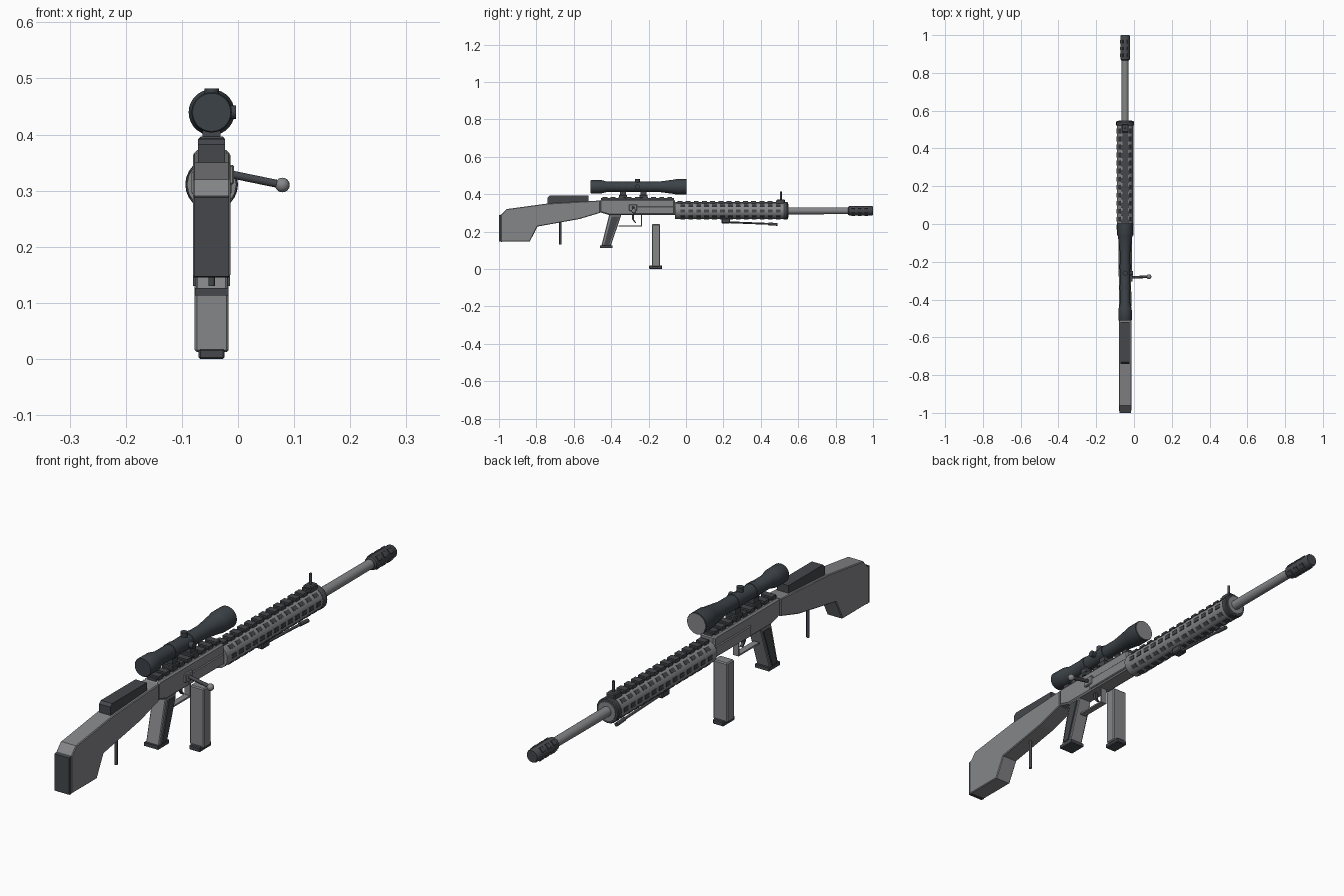
import bpy, bmesh, math
from mathutils import Vector, Matrix

if "Cube" in bpy.data.objects:
    bpy.data.objects.remove(bpy.data.objects["Cube"])

CX = -0.047   # centre plane of the body
BZ = 0.311    # bore height


def mat(name, c):
    m = bpy.data.materials.new(name)
    m.diffuse_color = (*c, 1)
    m.use_nodes = True
    m.node_tree.nodes["Principled BSDF"].inputs["Base Color"].default_value = m.diffuse_color
    return m


GREY = mat("grey metal", (0.235, 0.238, 0.25))
DARK = mat("dark polymer", (0.058, 0.063, 0.072))
BLUE = mat("scope black", (0.045, 0.055, 0.064))


def finish(name, bm, m, smooth=False):
    bmesh.ops.recalc_face_normals(bm, faces=bm.faces)
    me = bpy.data.meshes.new(name)
    bm.to_mesh(me)
    bm.free()
    ob = bpy.data.objects.new(name, me)
    bpy.context.collection.objects.link(ob)
    me.materials.append(m)
    if smooth:
        bpy.ops.object.select_all(action='DESELECT')
        ob.select_set(True)
        bpy.context.view_layer.objects.active = ob
        bpy.ops.object.shade_smooth_by_angle(angle=math.radians(35))
    return ob


def add_box(bm, x, y, z, rot=None):
    """Box from (min, max) ranges, optionally rotated about the bore."""
    size = Matrix.Diagonal((x[1] - x[0], y[1] - y[0], z[1] - z[0], 1))
    mtx = Matrix.Translation([(a + b) / 2 for a, b in (x, y, z)]) @ size
    if rot is not None:
        c = Vector((CX, 0, BZ))
        mtx = Matrix.Translation(c) @ Matrix.Rotation(rot, 4, 'Y') @ Matrix.Translation(-c) @ mtx
    bmesh.ops.create_cube(bm, size=1, matrix=mtx)


def box(name, x, y, z, m, bevel=0):
    bm = bmesh.new()
    add_box(bm, x, y, z)
    if bevel:
        bmesh.ops.bevel(bm, geom=bm.edges[:], offset=bevel, segments=1, affect='EDGES')
    return finish(name, bm, m)


def mid(w):
    return (CX - w / 2, CX + w / 2)


def slab(name, pts, w, m, bevel=0):
    """Side profile (y, z) extruded across x."""
    bm = bmesh.new()
    f = bm.faces.new([bm.verts.new((CX - w / 2, y, z)) for y, z in pts])
    ext = bmesh.ops.extrude_face_region(bm, geom=[f])
    bmesh.ops.translate(bm, vec=(w, 0, 0), verts=[v for v in ext['geom'] if isinstance(v, bmesh.types.BMVert)])
    if bevel:
        es = [e for e in bm.edges if abs(e.verts[0].co.x - e.verts[1].co.x) < 1e-6]
        bmesh.ops.bevel(bm, geom=es, offset=bevel, segments=1, affect='EDGES')
    return finish(name, bm, m)


def lathe(name, prof, z, m, n=24):
    """Turned part along y from (y, radius) points."""
    bm = bmesh.new()
    rings = [[bm.verts.new((CX + r * math.cos(2 * math.pi * i / n), y, z + r * math.sin(2 * math.pi * i / n)))
              for i in range(n)] for y, r in prof]
    for a, b in zip(rings, rings[1:]):
        for i in range(n):
            bm.faces.new((a[i], a[(i + 1) % n], b[(i + 1) % n], b[i]))
    bm.faces.new(rings[0])
    bm.faces.new(rings[-1])
    return finish(name, bm, m, True)


def rod(name, a, b, r, m, n=12, r2=None):
    a, b = Vector(a), Vector(b)
    bm = bmesh.new()
    q = (b - a).to_track_quat('Z', 'Y').to_matrix().to_4x4()
    bmesh.ops.create_cone(bm, cap_ends=True, segments=n, radius1=r, radius2=r if r2 is None else r2,
                          depth=(b - a).length, matrix=Matrix.Translation((a + b) / 2) @ q)
    return finish(name, bm, m, True)


# Stock, butt pad, cheek rest, rear monopod
slab("stock", [(-0.99, 0.147), (-0.835, 0.147), (-0.794, 0.227), (-0.57, 0.267), (-0.46, 0.30),
               (-0.46, 0.366), (-0.74, 0.35), (-0.96, 0.32), (-0.99, 0.288)], 0.067, GREY, 0.003)
slab("butt_pad", [(-1, 0.147), (-0.985, 0.145), (-0.985, 0.292), (-1, 0.288)], 0.062, DARK)
slab("cheek_rest", [(-0.74, 0.34), (-0.52, 0.35), (-0.52, 0.392), (-0.73, 0.392), (-0.74, 0.382)], 0.048, DARK)
rod("monopod", (CX, -0.672, 0.13), (CX, -0.672, 0.255), 0.006, DARK)

# Receiver with a stepped lower body and ejection side
slab("receiver", [(-0.46, 0.303), (-0.41, 0.288), (-0.06, 0.288), (-0.06, 0.366), (-0.07, 0.372),
                  (-0.45, 0.372), (-0.46, 0.366)], 0.064, GREY, 0.006)
box("receiver_rib", mid(0.071), (-0.28, -0.065), (0.293, 0.335), GREY, 0.003)

# Pistol grip with side panels and base cap
slab("grip", [(-0.452, 0.124), (-0.402, 0.124), (-0.345, 0.292), (-0.41, 0.292)], 0.056, GREY, 0.003)
slab("grip_panels", [(-0.438, 0.13), (-0.41, 0.13), (-0.357, 0.28), (-0.398, 0.28)], 0.066, DARK)
slab("grip_base", [(-0.46, 0.113), (-0.393, 0.113), (-0.393, 0.126), (-0.46, 0.126)], 0.06, DARK)

# Trigger and guard
bm = bmesh.new()
add_box(bm, mid(0.024), (-0.36, -0.235), (0.226, 0.232))
add_box(bm, mid(0.024), (-0.241, -0.235), (0.226, 0.292))
finish("trigger_guard", bm, GREY)
slab("trigger", [(-0.29, 0.292), (-0.277, 0.292), (-0.277, 0.262), (-0.266, 0.247), (-0.273, 0.247),
                 (-0.288, 0.265)], 0.012, DARK)

# Detached magazine
box("magazine", mid(0.061), (-0.183, -0.139), (0.012, 0.24), GREY, 0.004)
box("magazine_base", mid(0.046), (-0.197, -0.127), (0, 0.018), DARK, 0.003)

# Bolt handle
box("bolt_plate", (CX + 0.02, CX + 0.04), (-0.305, -0.262), (0.311, 0.346), GREY, 0.003)
rod("bolt_arm", (CX + 0.03, -0.283, 0.33), (0.075, -0.279, 0.311), 0.007, DARK)
bm = bmesh.new()
bmesh.ops.create_uvsphere(bm, u_segments=16, v_segments=10, radius=0.013,
                          matrix=Matrix.Translation((0.079, -0.279, 0.31)))
finish("bolt_knob", bm, GREY, True)

# Handguard with rows of vent slots around it
lathe("handguard", [(-0.06, 0.044), (0.525, 0.044)], BZ, GREY, 16)
lathe("handguard_collar", [(0.52, 0.045), (0.523, 0.047), (0.541, 0.047), (0.545, 0.044)], BZ, DARK, 24)
lathe("handguard_front", [(0.54, 0.038), (0.547, 0.036)], BZ, GREY, 24)
bm = bmesh.new()
for deg in (45, 90, 135, 180, 225, 270, 315):
    for i in range(13):
        y = -0.03 + i * 0.0425
        add_box(bm, mid(0.016), (y, y + 0.025), (BZ + 0.040, BZ + 0.0455), math.radians(deg))
finish("vent_slots", bm, DARK)

# Toothed rails on the receiver and handguard
for name, y0, y1, z, w in (("receiver_rail", -0.455, -0.065, 0.368, 0.046), ("handguard_rail", -0.055, 0.515, 0.346, 0.036)):
    bm = bmesh.new()
    add_box(bm, mid(w * 0.8), (y0, y1), (z, z + 0.011))
    n = round((y1 - y0) / 0.0425)
    p = (y1 - y0) / n
    for i in range(n):
        add_box(bm, mid(w), (y0 + (i + 0.2) * p, y0 + (i + 0.8) * p), (z + 0.004, z + 0.018))
    finish(name, bm, DARK)

# Front sight
box("front_sight_base", mid(0.036), (0.485, 0.528), (0.345, 0.372), DARK, 0.004)
rod("front_sight_post", (CX, 0.507, 0.36), (CX, 0.507, 0.413), 0.005, DARK)

# Barrel and muzzle brake with raised lugs
lathe("barrel", [(0.5, 0.019), (0.88, 0.018)], BZ, GREY)
lathe("muzzle_brake", [(0.866, 0.02), (0.872, 0.025), (0.995, 0.025), (1, 0.022)], BZ, DARK, 20)
bm = bmesh.new()
for y in (0.885, 0.92, 0.955):
    for k in range(4):
        add_box(bm, mid(0.02), (y, y + 0.018), (BZ + 0.015, BZ + 0.028), math.radians(45 + 90 * k))
finish("muzzle_lugs", bm, DARK)

# Scope, lens, turrets and mounts
SZ = 0.4395
lathe("scope_tube", [(-0.51, 0.034), (-0.507, 0.036), (-0.45, 0.035), (-0.42, 0.027), (-0.15, 0.027),
                     (-0.06, 0.039), (-0.055, 0.041), (0.002, 0.041)], SZ, BLUE, 28)
lathe("scope_lens", [(0.0, 0.0385), (0.004, 0.0385)], SZ, GREY, 28)
rod("top_turret", (CX, -0.26, SZ), (CX, -0.26, 0.482), 0.013, BLUE, 16)
rod("side_turret", (CX, -0.26, SZ), (-0.004, -0.26, SZ), 0.012, BLUE, 16)
for i, y in enumerate((-0.337, -0.227)):
    box(f"scope_mount_{i}", mid(0.032), (y - 0.016, y + 0.016), (0.38, 0.425), DARK)
    box(f"scope_clamp_{i}", mid(0.046), (y - 0.022, y + 0.022), (0.38, 0.396), DARK, 0.003)
    lathe(f"scope_ring_{i}", [(y - 0.012, 0.029), (y + 0.012, 0.029)], SZ, BLUE, 24)

# Folded bipod
box("bipod_mount", mid(0.036), (0.19, 0.236), (0.244, 0.272), DARK, 0.004)
rod("bipod_leg", (CX, 0.225, 0.25), (CX, 0.45, 0.241), 0.005, DARK)
rod("bipod_foot", (CX, 0.44, 0.2415), (CX, 0.49, 0.238), 0.0075, DARK)
